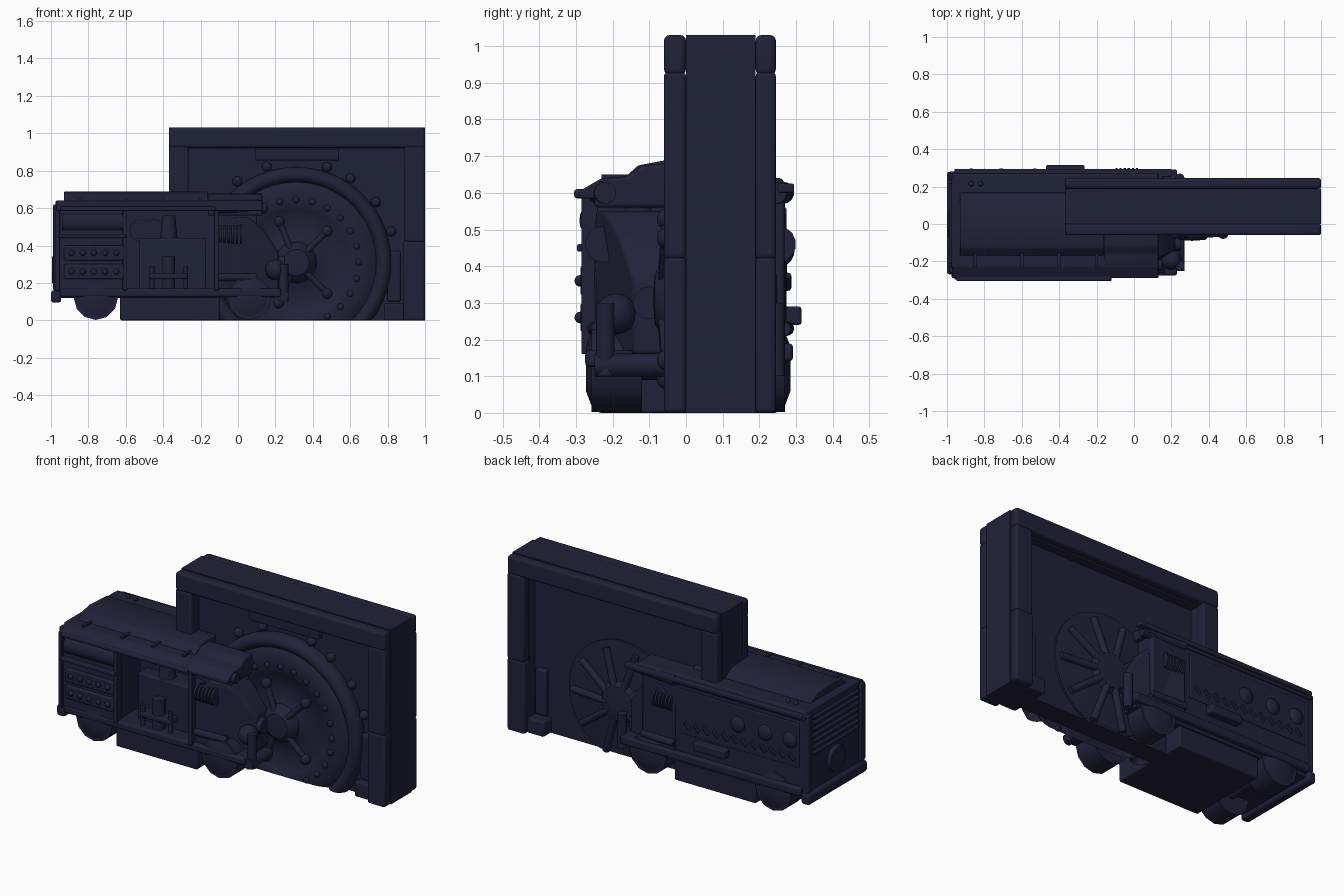
import bpy, bmesh, math
from mathutils import Vector, Matrix

if "Cube" in bpy.data.objects:
    bpy.data.objects.remove(bpy.data.objects["Cube"])

NAVY = bpy.data.materials.new("dark navy")
NAVY.diffuse_color = (0.0155, 0.0152, 0.042, 1)
NAVY.use_nodes = True
NAVY.node_tree.nodes["Principled BSDF"].inputs["Base Color"].default_value = NAVY.diffuse_color


def finish(name, bm, bevel=0.0, smooth=True):
    bmesh.ops.recalc_face_normals(bm, faces=bm.faces)
    me = bpy.data.meshes.new(name)
    bm.to_mesh(me)
    bm.free()
    ob = bpy.data.objects.new(name, me)
    bpy.context.collection.objects.link(ob)
    me.materials.append(NAVY)
    if bevel:
        m = ob.modifiers.new("bevel", 'BEVEL')
        m.width, m.segments = bevel, 3
    if smooth:
        bpy.ops.object.select_all(action='DESELECT')
        ob.select_set(True)
        bpy.context.view_layer.objects.active = ob
        bpy.ops.object.shade_smooth_by_angle(angle=math.radians(35))
    return ob


def box(name, x, y, z, bevel=0.0):
    bm = bmesh.new()
    c = [(a[0] + a[1]) / 2 for a in (x, y, z)]
    s = [a[1] - a[0] for a in (x, y, z)]
    bmesh.ops.create_cube(bm, size=1, matrix=Matrix.Translation(c) @ Matrix.Diagonal((*s, 1)))
    return finish(name, bm, bevel)


def rod(name, a, b, r, r2=None, n=14):
    a, b = Vector(a), Vector(b)
    bm = bmesh.new()
    m = Matrix.Translation((a + b) / 2) @ (b - a).to_track_quat('Z', 'Y').to_matrix().to_4x4()
    bmesh.ops.create_cone(bm, cap_ends=True, segments=n, radius1=r, radius2=r if r2 is None else r2,
                          depth=(b - a).length, matrix=m)
    return finish(name, bm)


def ball(name, c, r, flat=1.0):
    bm = bmesh.new()
    bmesh.ops.create_uvsphere(bm, u_segments=14, v_segments=8, radius=r,
                              matrix=Matrix.Translation(c) @ Matrix.Diagonal((1, flat, 1, 1)))
    return finish(name, bm)


def prism(name, pts, axis, lo, hi, bevel=0.0, shear=None):
    """Extrude a 2D outline: axis 'x' takes (y, z) points, axis 'y' takes (x, z) points.
    shear(x) gives an extra y offset for the far end."""
    bm = bmesh.new()
    at = (lambda p, d: (d, *p)) if axis == 'x' else (lambda p, d: (p[0], d, p[1]))
    f = bm.faces.new([bm.verts.new(at(p, lo)) for p in pts])
    e = bmesh.ops.extrude_face_region(bm, geom=[f])
    step = Vector((hi - lo, 0, 0)) if axis == 'x' else Vector((0, hi - lo, 0))
    far = [v for v in e['geom'] if isinstance(v, bmesh.types.BMVert)]
    bmesh.ops.translate(bm, vec=step, verts=far)
    if shear:
        for v in far:
            v.co.y += shear(v.co.x)
    return finish(name, bm, bevel)


def lathe(name, prof, cx, cz, n=64):
    """Spin (radius, y) points around a y axis and cut off what falls below the floor."""
    bm = bmesh.new()
    vs = [bm.verts.new((cx + r, y, cz)) for r, y in prof]
    es = [bm.edges.new(p) for p in zip(vs, vs[1:])]
    bmesh.ops.spin(bm, geom=vs + es, cent=(cx, 0, cz), axis=(0, 1, 0), angle=2 * math.pi, steps=n)
    bmesh.ops.remove_doubles(bm, verts=bm.verts, dist=1e-4)
    bmesh.ops.bisect_plane(bm, geom=bm.verts[:] + bm.edges[:] + bm.faces[:],
                           plane_co=(0, 0, 0.002), plane_no=(0, 0, 1), clear_inner=True)
    return finish(name, bm)


def polar(r, deg, y):
    return (0.31 + r * math.cos(math.radians(deg)), y, 0.31 + r * math.sin(math.radians(deg)))


# Wall: solid border around a recessed panel
box("wall_panel", (-0.3, 0.92), (0.02, 0.14), (0, 0.95))
box("wall_top", (-0.37, 1), (0, 0.19), (0.92, 1.03))
box("wall_left", (-0.37, -0.27), (0, 0.19), (0, 0.92))
box("wall_right", (0.89, 1), (0, 0.19), (0, 0.92))

# Trim bars on both faces of the wall
for side, y in (("front", (-0.06, 0.0)), ("back", (0.19, 0.245))):
    box(side + "_top_trim", (-0.37, 1), y, (0.922, 1.03), 0.015)
    box(side + "_left_trim", (-0.37, -0.265), y, (0.05, 0.93), 0.012)
    box(side + "_right_trim_upper", (0.89, 1), y, (0.42, 0.93), 0.012)
    box(side + "_right_trim_lower", (0.885, 1), y, (0, 0.425), 0.012)
    inner = (y[0] + 0.03, 0.05) if side == "front" else (0.12, y[1] - 0.03)
    box(side + "_corner_block", (0.78, 0.89), inner, (0, 0.09), 0.01)
    plate = (-0.01, 0.04) if side == "front" else (0.12, 0.17)
    box(side + "_side_plate", (0.8, 0.87), plate, (0.1, 0.37), 0.01)
box("front_header_plate", (0.09, 0.54), (-0.025, 0.03), (0.855, 0.915), 0.008)

# Round front door: outer ring, bolted rim, dish, hub and spokes
lathe("door_ring", [(0.468 + 0.042 * math.cos(t), 0.0 - 0.052 * math.sin(t))
                    for t in [math.radians(-30 + 20 * i) for i in range(13)]], 0.31, 0.31)
lathe("door_dish", [(0.44, -0.01), (0.41, -0.03), (0.385, -0.04), (0.31, -0.045), (0.285, -0.032),
                    (0.24, -0.015), (0.16, -0.008), (0.11, -0.03), (0.1, -0.06), (0.07, -0.085), (0, -0.09)],
      0.31, 0.31)
for a in range(-60, 225, 15):
    ball("rim_bolt", polar(0.335, a, -0.045), 0.018, 0.7)
for a in (18, 37, 57, 72, 107, 126):
    ball("wall_bolt", polar(0.535, a, 0.01), 0.027)
for a in (45, 112, 180, 247, -45):
    rod("door_spoke", polar(0.06, a, -0.06), polar(0.23, a, -0.05), 0.017)
    ball("spoke_knob", polar(0.235, a, -0.05), 0.03)

# Back of the door: shallow cone with radial ribs
lathe("back_disc", [(0.35, 0.13), (0.35, 0.152), (0.12, 0.17), (0.1, 0.2), (0, 0.21)], 0.31, 0.32)
for i in range(10):
    rod("back_rib", polar(0.07, i * 36, 0.185), polar(0.32, i * 36, 0.162), 0.02)

# Vehicle body: rear cabinet, far half, and roof, leaving the cab open on the front side
SHELL = [(-0.27, 0.15), (-0.27, 0.58), (-0.23, 0.64), (0.25, 0.64), (0.268, 0.61), (0.268, 0.15)]
prism("rear_cabinet", SHELL, 'x', -0.975, -0.6, 0.008)
box("body_core", (-0.62, 0.1), (-0.06, 0.268), (0.15, 0.63), 0.01)
prism("roof", [(-0.29, 0.585), (-0.29, 0.605), (-0.23, 0.64), (0.26, 0.64), (0.28, 0.61), (0.28, 0.585)],
      'x', -0.97, 0.13, 0.005)
prism("roof_ridge", [(-0.18, 0.63), (-0.13, 0.675), (-0.06, 0.688), (0.1, 0.68), (0.17, 0.64)],
      'x', -0.93, -0.16, 0.005)
box("roof_awning", (-0.95, -0.12), (-0.305, -0.24), (0.585, 0.61), 0.008)
box("roof_back_lip", (-0.96, 0.2), (0.25, 0.295), (0.6, 0.625), 0.006)
for x in (-0.85, -0.6, -0.4, -0.2):
    box("roof_rib", (x - 0.008, x + 0.008), (-0.23, -0.13), (0.63, 0.65))
for x in (-0.87, -0.82):
    ball("roof_stud", (x, 0.215, 0.645), 0.014)

# Running boards, floor, bumper and underside
box("floor", (-0.97, 0.2), (-0.25, 0.26), (0.12, 0.17))
box("front_running_board", (-0.95, 0.23), (-0.275, -0.2), (0.125, 0.17), 0.012)
box("back_running_board", (-0.95, 0.23), (0.2, 0.292), (0.14, 0.19), 0.012)
box("bumper", (-1.0, -0.945), (-0.27, 0.28), (0.095, 0.16), 0.015)
box("under_tank", (-0.63, -0.1), (-0.24, 0.25), (0.0, 0.14), 0.008)
for x in (-0.76, 0.06):
    for lo, hi, s in ((-0.258, -0.12, -1), (0.13, 0.27, 1)):
        rod("wheel", (x, lo, 0.12), (x, hi, 0.12), 0.118, n=12)
        out = lo if s < 0 else hi
        rod("wheel_cap", (x, out, 0.12), (x, out + s * 0.015, 0.12), 0.1, 0.06, n=12)
    rod("axle", (x, -0.2, 0.12), (x, 0.2, 0.12), 0.03)

# Front cabinet panels
rod("cabinet_roll", (-0.94, -0.235, 0.525), (-0.61, -0.235, 0.525), 0.056, n=20)
for z in (0.26, 0.36):
    box("cabinet_drawer", (-0.93, -0.61), (-0.288, -0.25), (z - 0.04, z + 0.04), 0.008)
    for i in range(5):
        ball("drawer_bolt", (-0.89 + i * 0.06, -0.288, z), 0.016)
box("cabinet_rail", (-0.96, -0.6), (-0.297, -0.26), (0.44, 0.46), 0.005)
for x in (-0.965, -0.605, -0.115):
    box("body_post", (x - 0.012, x + 0.012), (-0.285, -0.24), (0.16, 0.6), 0.004)

# Open cab: machinery block, seat, column and lever posts
box("cab_block", (-0.53, -0.17), (-0.18, -0.05), (0.15, 0.44), 0.01)
box("cab_seat", (-0.47, -0.27), (-0.25, -0.15), (0.22, 0.25), 0.008)
rod("cab_seat_post", (-0.37, -0.21, 0.15), (-0.37, -0.21, 0.34), 0.035)
for x in (-0.46, -0.28):
    rod("cab_lever", (x, -0.23, 0.16), (x, -0.23, 0.29), 0.013)
rod("cab_column", (-0.37, -0.13, 0.42), (-0.37, -0.13, 0.56), 0.05, 0.035)
for x in (-0.52, -0.45):
    rod("cab_gauge", (x, -0.1, 0.48), (x, -0.05, 0.48), 0.06, n=20)

# Nose: housings tapering inward to the hub, springs and corner posts on both sides
NOSE = [(-0.12, 0.16), (-0.12, 0.45), (-0.02, 0.55), (0.06, 0.55), (0.14, 0.48), (0.22, 0.36), (0.22, 0.16),
        (0.06, 0.16)]
for side, root, out, s in (("front", -0.03, -0.25, -1), ("back", 0.16, 0.275, 1)):
    slope = 0.5 if s < 0 else 0.32
    prism(side + "_nose_housing", NOSE, 'y', root, out, 0.012,
          lambda x: -s * slope * max(0, x - 0.0))
    for i in range(6):
        x = -0.1 + i * 0.022
        rod(side + "_spring", (x, out - s * 0.025, 0.46), (x + 0.012, out - s * 0.025, 0.46), 0.05)
    rod(side + "_post", (0.245, out - s * 0.03, 0.1), (0.245, out - s * 0.03, 0.3), 0.025)
    rod(side + "_nose_bar", (-0.12, out, 0.23), (0.1, out - s * 0.01, 0.23), 0.02)
    rod(side + "_top_pipe", (-0.12, out - s * 0.01, 0.6), (0.15, out - s * 0.03, 0.6), 0.03)
prism("nose_hood", [(-0.25, 0.56), (-0.25, 0.62), (-0.22, 0.64), (-0.16, 0.645), (-0.12, 0.675), (-0.05, 0.68),
                    (-0.05, 0.56)], 'x', -0.16, 0.13, 0.01)
ball("nose_lamp", (0.2, -0.19, 0.27), 0.056)
rod("nose_beam", (0.24, -0.25, 0.13), (0.24, -0.06, 0.13), 0.032)
rod("coupling", (0.1, -0.1, 0.3), (0.25, -0.1, 0.3), 0.045)

# Back side: domes, louvres and locker
for x in (-0.53, -0.71, -0.87):
    ball("back_dome", (x, 0.262, 0.45), 0.05, 0.7)
box("back_panel", (-0.93, -0.15), (0.25, 0.274), (0.3, 0.56), 0.005)
for i in range(12):
    x = -0.9 + i * 0.062
    rod("back_louvre", (x, 0.276, 0.34), (x + 0.035, 0.276, 0.375), 0.011, n=8)
box("back_locker", (-0.47, -0.265), (0.25, 0.315), (0.24, 0.29), 0.008)

# Rear end: grille, round lamp and frame
for i in range(7):
    z = 0.37 + i * 0.035
    box("rear_slat", (-0.99, -0.965), (-0.21, 0.22), (z, z + 0.016), 0.004)
for y in (-0.24, 0.25):
    box("rear_edge", (-0.988, -0.96), (y - 0.02, y + 0.02), (0.16, 0.62), 0.006)
rod("rear_lamp", (-0.96, 0, 0.27), (-0.995, 0, 0.27), 0.085, 0.07, n=24)
